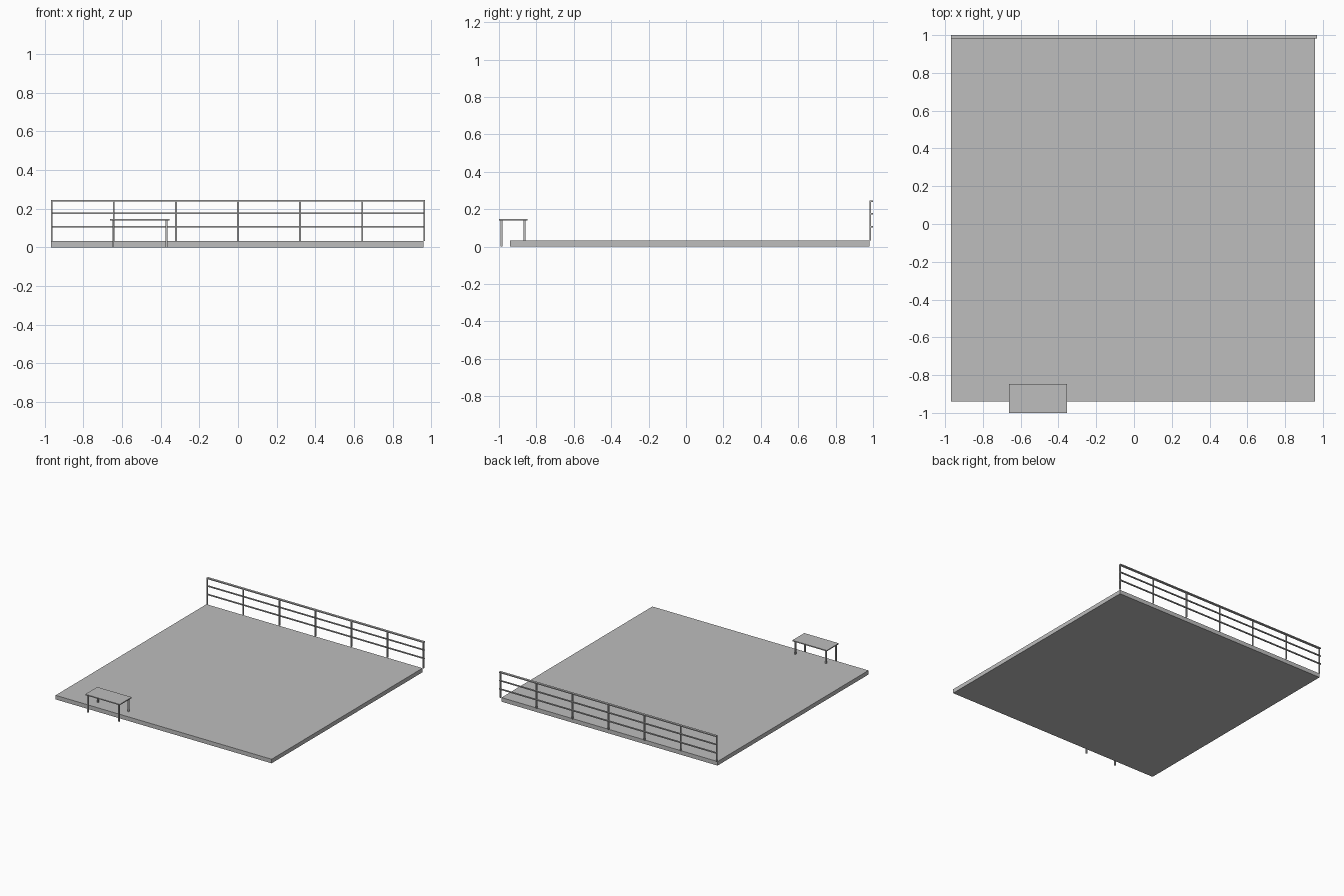
import bpy
import bmesh

if "Cube" in bpy.data.objects:
    bpy.data.objects.remove(bpy.data.objects["Cube"])

grey = bpy.data.materials.new("plain grey")
grey.diffuse_color = (0.51, 0.51, 0.51, 1)
grey.use_nodes = True
grey.node_tree.nodes["Principled BSDF"].inputs["Base Color"].default_value = grey.diffuse_color


def boxes(name, spans):
    """One object made of axis-aligned boxes, each given as x, y and z spans."""
    bm = bmesh.new()
    for spans_xyz in spans:
        verts = bmesh.ops.create_cube(bm, size=1)["verts"]
        for v in verts:
            for i, (lo, hi) in enumerate(spans_xyz):
                v.co[i] = lo if v.co[i] < 0 else hi
    mesh = bpy.data.meshes.new(name)
    bm.to_mesh(mesh)
    bm.free()
    mesh.materials.append(grey)
    obj = bpy.data.objects.new(name, mesh)
    bpy.context.collection.objects.link(obj)
    return obj


def around(c, width):
    return (c - width / 2, c + width / 2)


# Floor slab
boxes("floor_slab", [((-0.968, 0.958), (-0.94, 0.981), (0, 0.033))])

# Railing along the back edge: seven posts, two outer rails and a top rail
boxes("railing_posts", [
    (around(-0.963 + i * 0.321, 0.009), (0.981, 0.990), (0.033, 0.238))
    for i in range(7)])
boxes("railing_rails", [
    ((-0.968, 0.968), (0.990, 1.0), around(z, 0.008)) for z in (0.107, 0.175)])
boxes("railing_top_rail", [((-0.968, 0.968), (0.981, 1.0), around(0.241, 0.008))])

# Small table overhanging the front edge
boxes("table_top", [((-0.661, -0.354), (-1.0, -0.848), (0.139, 0.147))])
boxes("table_legs", [
    (around(x, 0.010), around(y, 0.010), (0, 0.139))
    for x in (-0.645, -0.370) for y in (-0.986, -0.863)])
